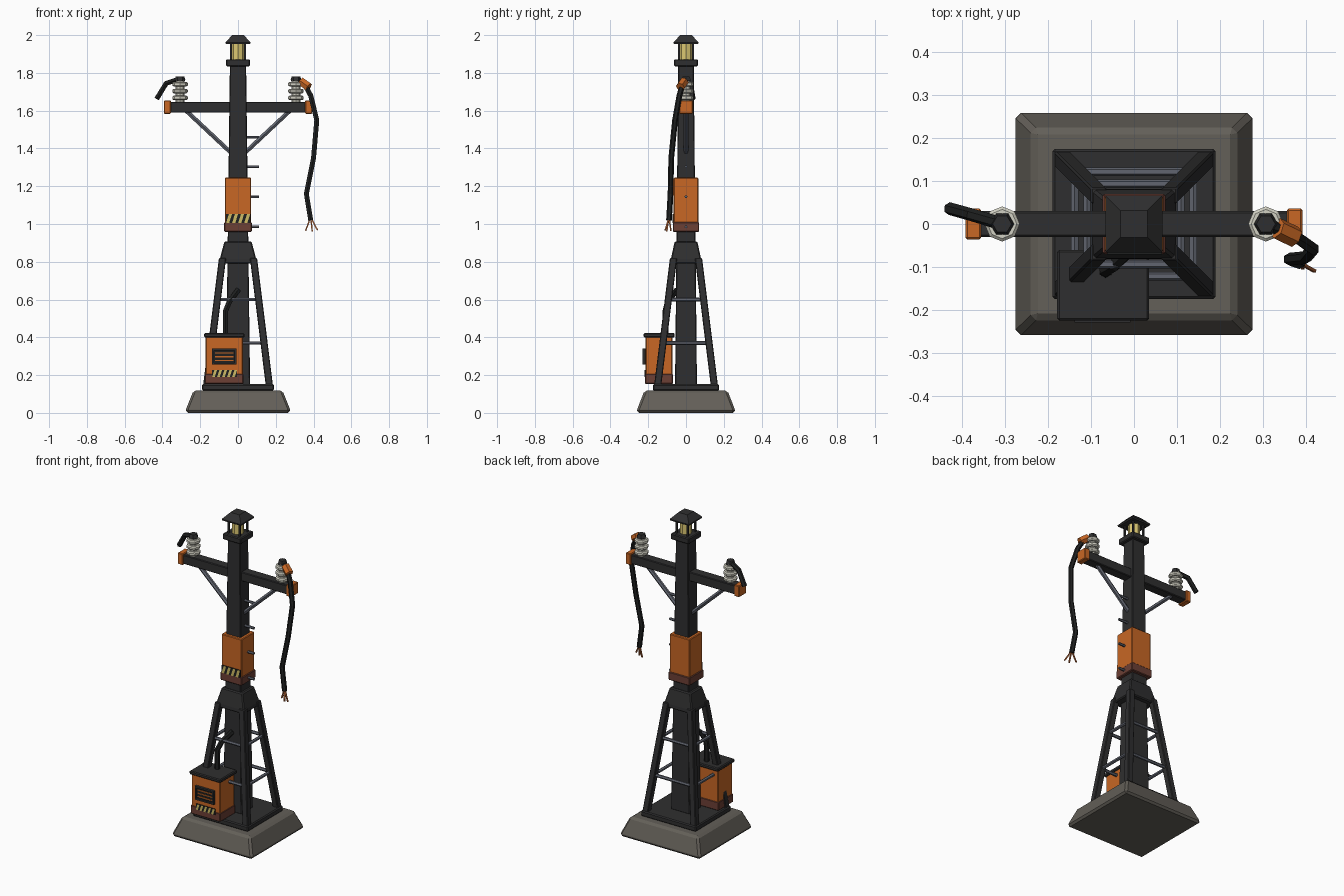
import bpy
import bmesh
from math import cos, sin, pi
from mathutils import Vector

cube = bpy.data.objects.get("Cube")
if cube:
    bpy.data.objects.remove(cube, do_unlink=True)


def material(name, r, g, b):
    m = bpy.data.materials.new(name)
    m.use_nodes = True
    m.diffuse_color = (r, g, b, 1)
    m.node_tree.nodes["Principled BSDF"].inputs["Base Color"].default_value = (r, g, b, 1)
    return m


DARK = material("dark iron", 0.028, 0.028, 0.029)
RUBBER = material("black rubber", 0.013, 0.014, 0.014)
CONCRETE = material("concrete", 0.125, 0.115, 0.098)
ORANGE = material("orange paint", 0.58, 0.135, 0.018)
BROWN = material("rusty brown", 0.15, 0.05, 0.035)
CERAMIC = material("ceramic", 0.65, 0.64, 0.55)
YELLOW = material("warning yellow", 0.62, 0.5, 0.13)
LAMP = material("lamp glass", 0.72, 0.58, 0.17)
STEEL = material("grey steel", 0.12, 0.13, 0.16)
COPPER = material("copper", 0.5, 0.14, 0.04)


def finish(name, bm, mat, bevel=0):
    bmesh.ops.recalc_face_normals(bm, faces=bm.faces)
    me = bpy.data.meshes.new(name)
    bm.to_mesh(me)
    bm.free()
    me.materials.append(mat)
    ob = bpy.data.objects.new(name, me)
    bpy.context.collection.objects.link(ob)
    if bevel:
        mod = ob.modifiers.new("bevel", "BEVEL")
        mod.width = bevel
        mod.segments = 1
    return ob


def loft(name, rings, mat, bevel=0):
    """Closed skin over rings of equal point count."""
    bm = bmesh.new()
    vs = [[bm.verts.new(p) for p in ring] for ring in rings]
    n = len(vs[0])
    for a, b in zip(vs, vs[1:]):
        for i in range(n):
            j = (i + 1) % n
            bm.faces.new((a[i], a[j], b[j], b[i]))
    bm.faces.new(vs[0])
    bm.faces.new(vs[-1])
    return finish(name, bm, mat, bevel)


def taper(name, mat, levels, bevel=0, c=(0, 0)):
    """Rectangular column; levels are (z, half x, half y)."""
    corners = ((-1, -1), (1, -1), (1, 1), (-1, 1))
    return loft(name, [[(c[0] + sx * hx, c[1] + sy * hy, z) for sx, sy in corners]
                       for z, hx, hy in levels], mat, bevel)


def box(name, mat, x, y, z, bevel=0):
    hx, hy = (x[1] - x[0]) / 2, (y[1] - y[0]) / 2
    return taper(name, mat, [(z[0], hx, hy), (z[1], hx, hy)], bevel,
                 ((x[0] + x[1]) / 2, (y[0] + y[1]) / 2))


def tube(name, mat, points, r, sides=6):
    """Faceted tube swept along a path."""
    pts = [Vector(p) for p in points]
    rings = []
    for i, p in enumerate(pts):
        t = (pts[min(i + 1, len(pts) - 1)] - pts[max(i - 1, 0)]).normalized()
        up = Vector((0, 1, 0)) if abs(t.y) < 0.8 else Vector((0, 0, 1))
        u = t.cross(up).normalized()
        v = t.cross(u)
        angles = [2 * pi * (k + 0.5) / sides for k in range(sides)]
        rings.append([p + r * (u * cos(a) + v * sin(a)) for a in angles])
    return loft(name, rings, mat)


def turned(name, mat, c, profile, sides):
    """Round part from (z, radius) levels."""
    return loft(name, [[(c[0] + r * cos(2 * pi * k / sides), c[1] + r * sin(2 * pi * k / sides), z)
                        for k in range(sides)] for z, r in profile], mat)


def hazard(name, x, y, z, stripes):
    """Black plate with slanted yellow stripes on its front."""
    box(name + "_plate", RUBBER, x, (y, y + 0.006), z)
    bm = bmesh.new()
    pitch = (x[1] - x[0]) / stripes
    for i in range(stripes):
        a = x[0] + i * pitch
        w, lean = pitch * 0.52, pitch * 0.46
        bm.faces.new([bm.verts.new((px, y - 0.001, pz)) for px, pz in (
            (a, z[0]), (a + w, z[0]), (a + w + lean, z[1]), (a + lean, z[1]))])
    bmesh.ops.solidify(bm, geom=bm.faces[:], thickness=0.001)
    finish(name + "_stripes", bm, YELLOW)


# Foundation and central pole
taper("concrete_base", CONCRETE, [(0, .277, .26), (.02, .275, .258), (.118, .236, .22)], .012)
box("base_plate", DARK, (-.19, .19), (-.175, .175), (.118, .152), .006)
taper("pole", DARK, [(.15, .064, .058), (1.84, .043, .041)], .004)
taper("leg_cap", DARK, [(.79, .098, .082), (.815, .096, .08), (.908, .072, .06)], .006)

# Four splayed legs
for sx in (-1, 1):
    for sy in (-1, 1):
        taper_pts = [(sx * .166, sy * .15, .145), (sx * .082, sy * .066, .82)]
        loft("leg", [[(px + dx * .019, py + dy * .019, pz)
                      for dx, dy in ((-1, -1), (1, -1), (1, 1), (-1, 1))]
                     for px, py, pz in taper_pts], DARK, .004)

# Horizontal ties between the legs
for z in (.37, .6):
    f = (z - .145) / .675
    lx, ly = .166 - .084 * f, .15 - .084 * f
    for s in (-1, 1):
        tube("leg_tie_x", STEEL, [(-lx, s * ly, z), (lx, s * ly, z)], .01)
        tube("leg_tie_y", STEEL, [(s * lx, -ly, z), (s * lx, ly, z)], .01)

# Orange sleeve on the pole
box("sleeve", ORANGE, (-.069, .069), (-.065, .065), (1.005, 1.245), .004)
box("sleeve_skirt", BROWN, (-.073, .073), (-.07, .07), (.958, 1.01), .004)
hazard("sleeve_hazard", (-.063, .065), -.071, (1.006, 1.053), 4)

# Climbing pegs
for z in (.985, 1.145, 1.303, 1.46):
    tube("climbing_peg", STEEL, [(.03, 0, z), (.112, 0, z)], .008)

# Crossarm, braces and insulators
box("crossarm", DARK, (-.37, .37), (-.03, .03), (1.59, 1.647), .004)
for s in (-1, 1):
    x = s * .374
    box("arm_end_cap", ORANGE, (x - .018, x + .018), (-.036, .036), (1.583, 1.654), .004)
    tube("arm_brace", STEEL, [(s * .04, 0, 1.38), (s * .275, 0, 1.6)], .013)
    c = (s * .307, 0)
    turned("insulator_core", CERAMIC, c, [(1.64, .024), (1.765, .024)], 8)
    for z in (1.668, 1.704, 1.74):
        turned("insulator_disc", CERAMIC, c, [(z - .012, .034), (z - .006, .041),
                                              (z + .006, .041), (z + .012, .034)], 8)
    turned("insulator_cap", DARK, c, [(1.757, .026), (1.763, .028), (1.782, .022)], 6)

# Snapped cable stub and hanging cable
tube("cable_stub", RUBBER, [(-.307, 0, 1.768), (-.38, .022, 1.745), (-.43, .036, 1.663)], .015)
tube("hanging_cable", RUBBER, [(.307, 0, 1.768), (.352, -.018, 1.74), (.385, -.035, 1.68),
                               (.417, -.058, 1.55), (.4, -.078, 1.35),
                               (.362, -.082, 1.16), (.385, -.09, 1.02)], .015)
tube("cable_clamp", ORANGE, [(.333, -.01, 1.755), (.375, -.03, 1.725)], .025)
for dx, dy, dz in ((-.027, .01, -.055), (.008, -.012, -.06), (.036, -.02, -.052)):
    tube("frayed_wire", COPPER, [(.384, -.088, 1.04), (.385 + dx * .5, -.09 + dy * .5, 1.0),
                                 (.385 + dx, -.09 + dy, 1.02 + dz)], .005, 4)

# Lantern on top
box("lantern_collar", DARK, (-.063, .063), (-.063, .063), (1.835, 1.872), .005)
turned("lantern_glass", LAMP, (0, 0), [(1.865, .034), (1.965, .034)], 8)
for sx in (-1, 1):
    for sy in (-1, 1):
        box("lantern_post", DARK, (sx * .038 - .005, sx * .038 + .005),
            (sy * .038 - .005, sy * .038 + .005), (1.865, 1.965))
taper("lantern_roof", DARK, [(1.953, .064, .064), (1.962, .066, .066), (2.0, .031, .031)])

# Electrical cabinet
box("cabinet_body", ORANGE, (-.172, .026), (-.214, -.072), (.2, .405), .004)
box("cabinet_skirt", BROWN, (-.175, .029), (-.217, -.069), (.153, .207), .004)
box("cabinet_lid", DARK, (-.179, .035), (-.225, -.06), (.4, .422), .005)
hazard("cabinet_hazard", (-.137, -.005), -.22, (.19, .226), 5)
box("grille_back", RUBBER, (-.138, -.008), (-.22, -.212), (.255, .338))
for z in (.255, .33):
    box("grille_rail", DARK, (-.138, -.008), (-.229, -.212), (z, z + .01))
for x in (-.138, -.018):
    box("grille_stile", DARK, (x, x + .01), (-.229, -.212), (.255, .34))
for z in (.277, .297, .317):
    box("grille_slat", ORANGE, (-.122, -.024), (-.224, -.214), (z - .003, z + .003))

# Conduit from the cabinet to the pole
tube("conduit", RUBBER, [(-.066, -.11, .41), (-.066, -.108, .54), (-.045, -.095, .59),
                         (0, -.05, .65)], .016)
